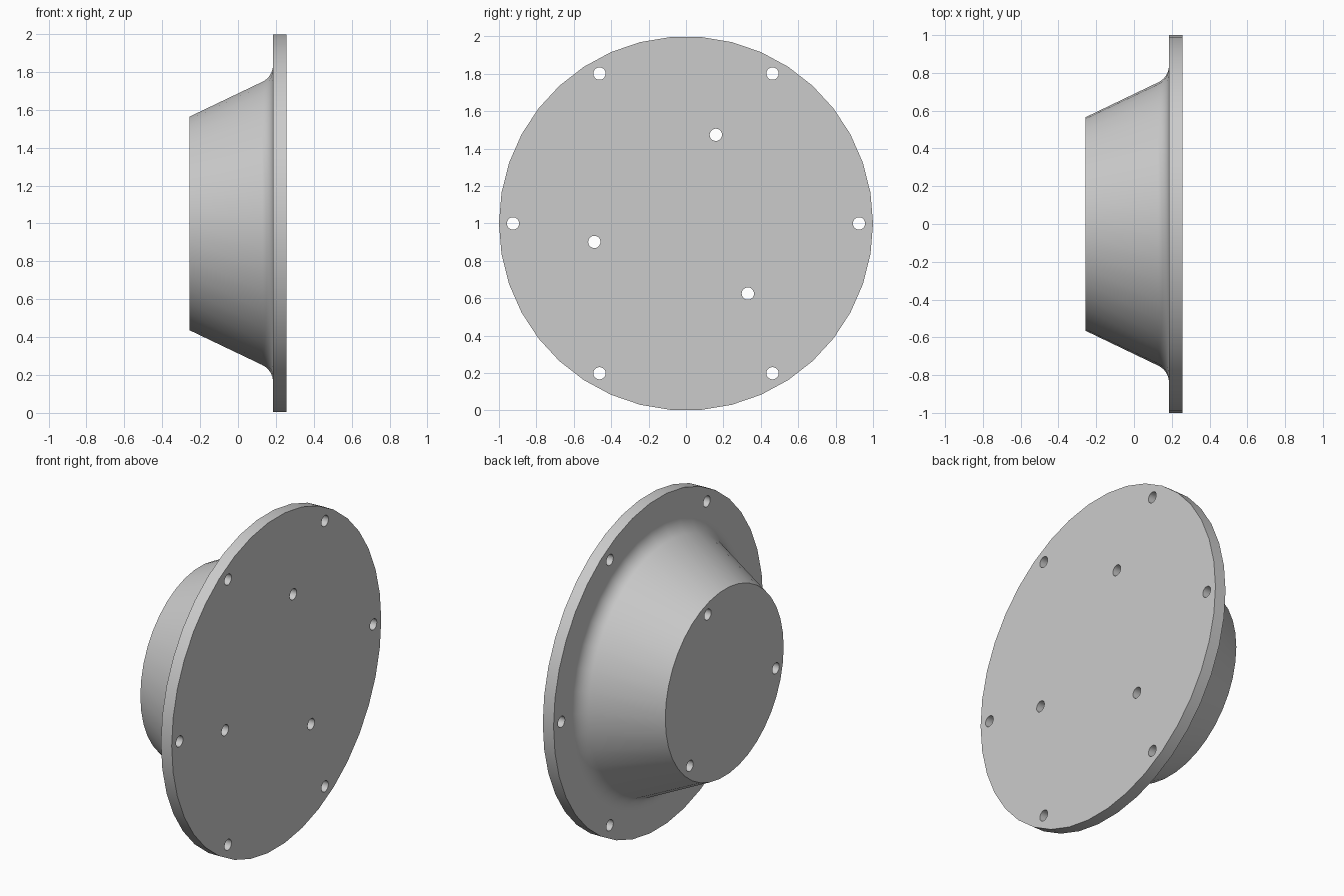
import bpy, bmesh
from math import sin, cos, pi, radians

SIDES = 38
CENTRE_Z = 1.0

cube = bpy.data.objects.get("Cube")
if cube:
    bpy.data.objects.remove(cube, do_unlink=True)

grey = bpy.data.materials.new("plain grey")
grey.use_nodes = True
colour = (0.6, 0.6, 0.6, 1)
grey.diffuse_color = colour
grey.node_tree.nodes["Principled BSDF"].inputs["Base Color"].default_value = colour


def lathe(bm, profile, sides, y=0.0, z=CENTRE_Z):
    """Closed solid around an axis along x, from (x, radius) points."""
    rings = []
    for x, r in profile:
        angles = [2 * pi * i / sides for i in range(sides)]
        rings.append([bm.verts.new((x, y + r * cos(a), z + r * sin(a))) for a in angles])
    for a, b in zip(rings, rings[1:]):
        for i in range(sides):
            j = (i + 1) % sides
            bm.faces.new((a[i], a[j], b[j], b[i]))
    bm.faces.new(rings[0])
    bm.faces.new(rings[-1])


def make_object(name, bm):
    bmesh.ops.recalc_face_normals(bm, faces=bm.faces)
    mesh = bpy.data.meshes.new(name)
    bm.to_mesh(mesh)
    bm.free()
    mesh.materials.append(grey)
    obj = bpy.data.objects.new(name, mesh)
    bpy.context.collection.objects.link(obj)
    return obj


# Tapered hub, rounded fillet and flat flange in one turned profile
fillet, steps = 0.1, 8
profile = [(-0.257, 0.565)]
for i in range(steps + 1):
    t = radians(-65 + 65 * i / steps)
    profile.append((0.085 + fillet * cos(t), 0.84 + fillet * sin(t)))
profile += [(0.185, 1.0), (0.257, 1.0)]
bm = bmesh.new()
lathe(bm, profile, SIDES)
body = make_object("flanged_hub", bm)

# Bolt holes: six round the flange, three through the hub
bm = bmesh.new()
for count, radius, start in ((6, 0.925, 0), (3, 0.5, 71.4)):
    for i in range(count):
        a = radians(start) + 2 * pi * i / count
        lathe(bm, [(-0.5, 0.033), (0.5, 0.033)], 20,
              radius * cos(a), CENTRE_Z + radius * sin(a))
cutter = make_object("hole_cutter", bm)
cutter.hide_render = True

bpy.ops.object.select_all(action='DESELECT')
body.select_set(True)
bpy.context.view_layer.objects.active = body
cut = body.modifiers.new("bolt_holes", 'BOOLEAN')
cut.operation = 'DIFFERENCE'
cut.solver = 'EXACT'
cut.object = cutter
bpy.ops.object.modifier_apply(modifier=cut.name)
bpy.data.objects.remove(cutter, do_unlink=True)

# Smooth shading with crisp rims and flat end faces
bpy.ops.object.shade_smooth_by_angle(angle=radians(30))
normals = body.modifiers.new("flat_face_normals", 'WEIGHTED_NORMAL')
normals.keep_sharp = True
